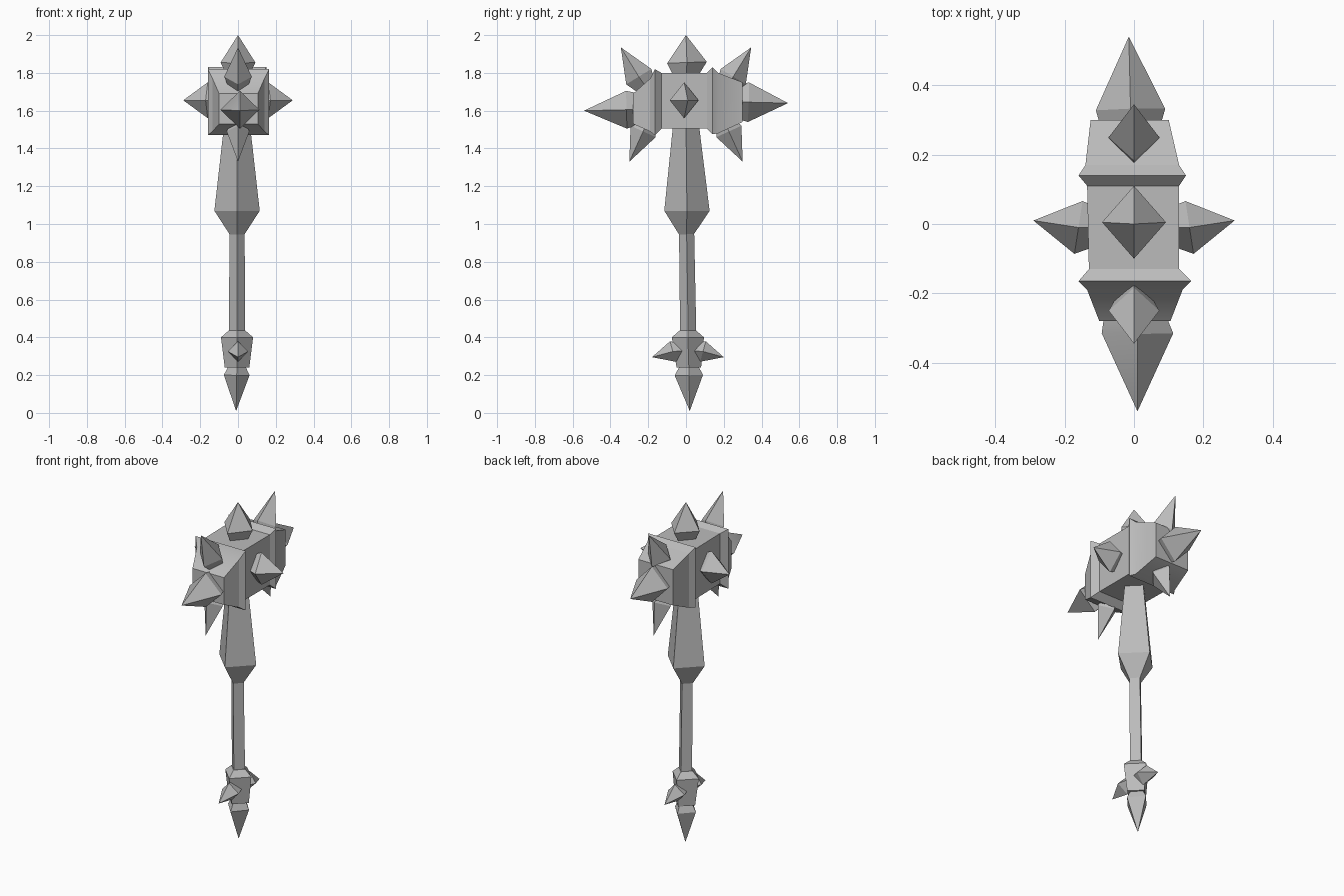
import bpy
from mathutils import Vector

cube = bpy.data.objects.get("Cube")
if cube:
    bpy.data.objects.remove(cube, do_unlink=True)

GREY = (0.5, 0.5, 0.5, 1.0)
metal = bpy.data.materials.new("grey_metal")
metal.use_nodes = True
metal.diffuse_color = GREY
metal.node_tree.nodes["Principled BSDF"].inputs["Base Color"].default_value = GREY


def loft(name, rings, tip=None):
    """Skin four-point rings in order, closing with a cap or a pointed tip."""
    verts = [p for ring in rings for p in ring]
    faces = [(0, 1, 2, 3)]
    for r in range(len(rings) - 1):
        a = r * 4
        for i in range(4):
            j = (i + 1) % 4
            faces.append((a + i, a + j, a + 4 + j, a + 4 + i))
    last = len(verts) - 4
    if tip is None:
        faces.append(tuple(range(last, last + 4)))
    else:
        verts.append(tip)
        faces += [(last + i, last + (i + 1) % 4, last + 4) for i in range(4)]
    mesh = bpy.data.meshes.new(name)
    mesh.from_pydata(verts, [], faces)
    mesh.materials.append(metal)
    obj = bpy.data.objects.new(name, mesh)
    bpy.context.collection.objects.link(obj)
    bpy.ops.object.select_all(action='DESELECT')
    obj.select_set(True)
    bpy.context.view_layer.objects.active = obj
    bpy.ops.object.mode_set(mode='EDIT')
    bpy.ops.mesh.select_all(action='SELECT')
    bpy.ops.mesh.normals_make_consistent(inside=False)
    bpy.ops.object.mode_set(mode='OBJECT')
    bpy.ops.object.shade_smooth_by_angle(angle=0.4)
    return obj


def diamond(c, u, v):
    return [c + u, c + v, c - u, c - v]


def spike(name, root, waist, tip, wide, tall, neck=0.6):
    """Four-sided spike: narrow root, wide waist, sharp tip."""
    root, waist, tip = Vector(root), Vector(waist), Vector(tip)
    axis = (tip - waist).normalized()
    u = Vector((0, 1, 0)) if abs(axis.x) > 0.8 else Vector((1, 0, 0))
    v = axis.cross(u).normalized()
    u = v.cross(axis) * wide
    v = v * tall
    return loft(name, [diamond(root, u * neck, v * neck), diamond(waist, u, v)], tip)


def turned(name, profile):
    """Diamond-section column from (z, radius, y shift) rows."""
    return loft(name, [diamond(Vector((-0.005, y, z)), Vector((r, 0, 0)), Vector((0, r, 0)))
                       for z, r, y in profile])


# Handle: pommel block, thin shaft and thick collar
turned("pommel_block", [(0.24, 0.065, 0.015), (0.40, 0.085, 0.01), (0.435, 0.045, 0.01)])
turned("shaft", [(0.40, 0.043, 0.012), (0.97, 0.04, 0.003)])
turned("collar", [(0.94, 0.036, 0.002), (1.07, 0.12, 0.005), (1.53, 0.068, 0)])

# Head: square-section block with two raised bands, as (y, left, right, bottom, top)
HEAD = [(-0.28, -0.10, 0.105, 1.53, 1.69), (-0.19, -0.135, 0.14, 1.49, 1.77),
        (-0.165, -0.16, 0.165, 1.47, 1.82), (-0.13, -0.13, 0.13, 1.505, 1.80),
        (0.11, -0.135, 0.13, 1.505, 1.80), (0.14, -0.16, 0.15, 1.475, 1.83),
        (0.17, -0.14, 0.13, 1.48, 1.80), (0.30, -0.125, 0.10, 1.54, 1.75)]
loft("hammer_head", [[(x0, y, z0), (x1, y, z0), (x1, y, z1), (x0, y, z1)]
                     for y, x0, x1, z0, z1 in HEAD])

# Main spikes on the head
spike("top_spike", (0, 0, 1.78), (0, 0.005, 1.855), (0, 0, 2.0), 0.092, 0.105)
spike("front_spike", (0, -0.24, 1.61), (0.01, -0.315, 1.605), (0.01, -0.54, 1.6), 0.103, 0.10, 0.8)
spike("back_spike", (-0.01, 0.26, 1.645), (-0.01, 0.33, 1.645), (-0.015, 0.54, 1.64), 0.10, 0.105, 0.8)
for side, name in ((-1, "right_spike"), (1, "left_spike")):
    spike(name, (side * 0.11, -0.01, 1.655), (side * 0.16, -0.01, 1.655),
          (side * 0.29, 0.01, 1.655), 0.077, 0.095, 0.75)

# Slanted spikes on the four long edges of the head ends
for end, sign in (("front", -1), ("back", 1)):
    spike("upper_" + end + "_spike", (0, sign * 0.20, 1.71), (0, sign * 0.25, 1.78),
          (0, sign * 0.345, 1.935), 0.073, 0.078)
    spike("lower_" + end + "_spike", (0, sign * 0.20, 1.55), (0, sign * 0.227, 1.49),
          (0, sign * 0.30, 1.33), 0.06, 0.073)

# Spikes on the pommel
spike("pommel_tip", (-0.005, 0.015, 0.255), (-0.007, 0.015, 0.2), (-0.01, 0.02, 0.01), 0.068, 0.075)
for end, sign in (("front", -1), ("back", 1)):
    spike("pommel_" + end + "_spike", (0, 0.01 + sign * 0.01, 0.33), (0, 0.01 + sign * 0.08, 0.325),
          (0, 0.01 + sign * 0.19, 0.295), 0.053, 0.056, 0.6)
